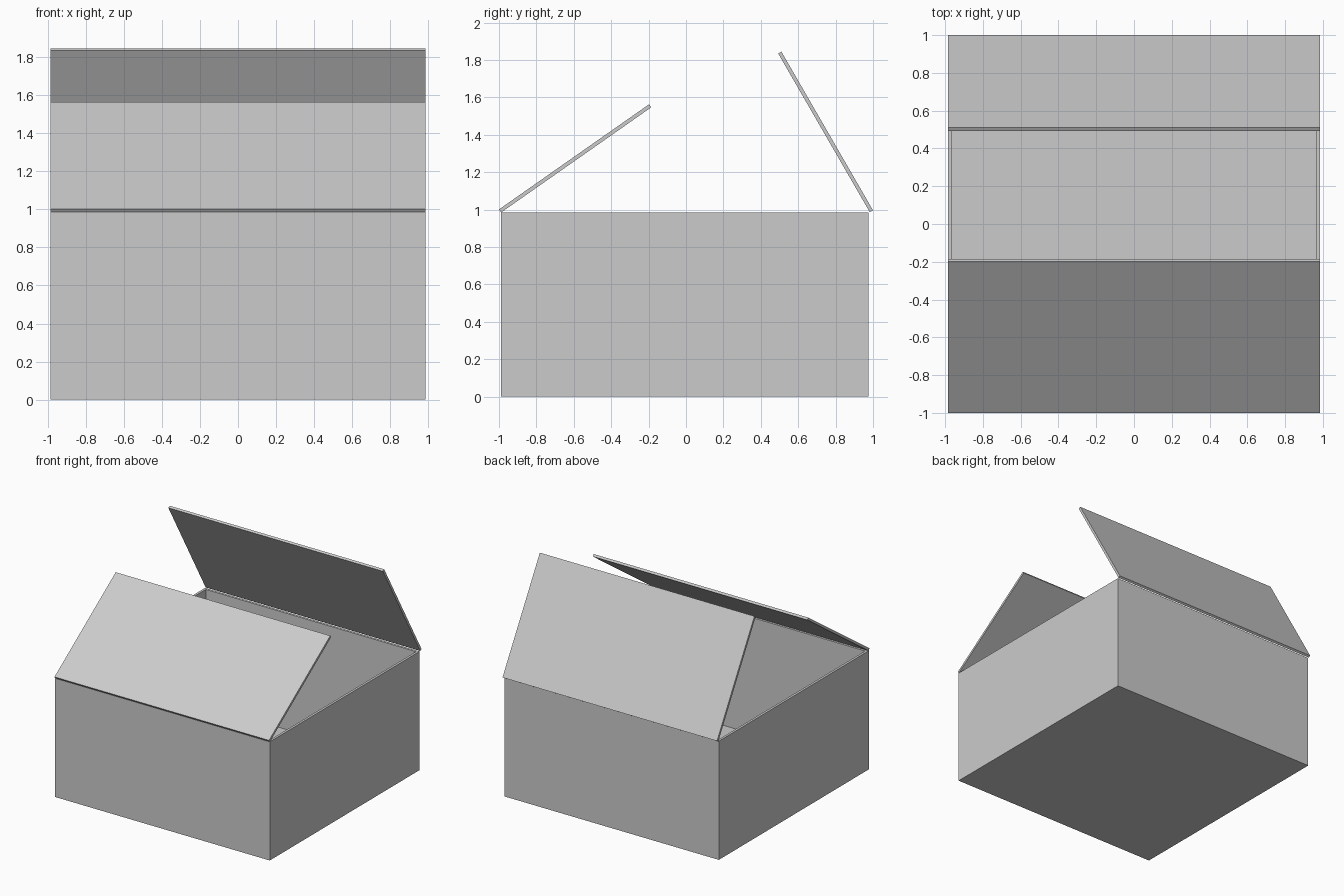
import bpy, bmesh
from math import radians
from mathutils import Matrix, Vector

old = bpy.data.objects.get("Cube")
if old:
    bpy.data.objects.remove(old, do_unlink=True)

HALF_W = 0.985               # half width along x
FRONT, BACK = -0.99, 0.976   # outer y of the box
RIM = 0.985                  # top of the walls
THICK = 0.02                 # board thickness
FLAP = 0.98                  # flap length

# Material
board = bpy.data.materials.new("grey board")
board.use_nodes = True
GREY = (0.6, 0.6, 0.6, 1)
board.diffuse_color = GREY
board.node_tree.nodes["Principled BSDF"].inputs["Base Color"].default_value = GREY


def add_object(name, bm):
    bmesh.ops.recalc_face_normals(bm, faces=bm.faces)
    mesh = bpy.data.meshes.new(name)
    bm.to_mesh(mesh)
    bm.free()
    mesh.materials.append(board)
    obj = bpy.data.objects.new(name, mesh)
    bpy.context.collection.objects.link(obj)
    return obj


def block(low, high):
    low, high = Vector(low), Vector(high)
    bm = bmesh.new()
    place = Matrix.Translation((low + high) / 2) @ Matrix.Diagonal((*(high - low), 1))
    bmesh.ops.create_cube(bm, size=1, matrix=place)
    return bm


# Open box: inset the top face and push it down to the floor
bm = block((-HALF_W, FRONT, 0), (HALF_W, BACK, RIM))
top = max(bm.faces, key=lambda f: f.calc_center_median().z)
bmesh.ops.inset_region(bm, faces=[top], thickness=THICK, use_even_offset=True)
walls = bmesh.ops.extrude_face_region(bm, geom=[top])
floor = [v for v in walls["geom"] if isinstance(v, bmesh.types.BMVert)]
bmesh.ops.translate(bm, verts=floor, vec=(0, 0, THICK - RIM))
if top.is_valid:
    bmesh.ops.delete(bm, geom=[top], context="FACES_ONLY")
add_object("box", bm)


# Flaps: flat boards hinged at their lower outer edge
def flap(name, hinge_y, hinge_z, angle, side):
    low, high = sorted((0, side * FLAP))
    bm = block((-HALF_W, low, -THICK), (HALF_W, high, 0))
    obj = add_object(name, bm)
    obj.location = (0, hinge_y, hinge_z)
    obj.rotation_euler.x = side * radians(angle)


flap("front_flap", -1.0, 1.001, 35, 1)
flap("back_flap", 1.0, 0.996, 60, -1)
